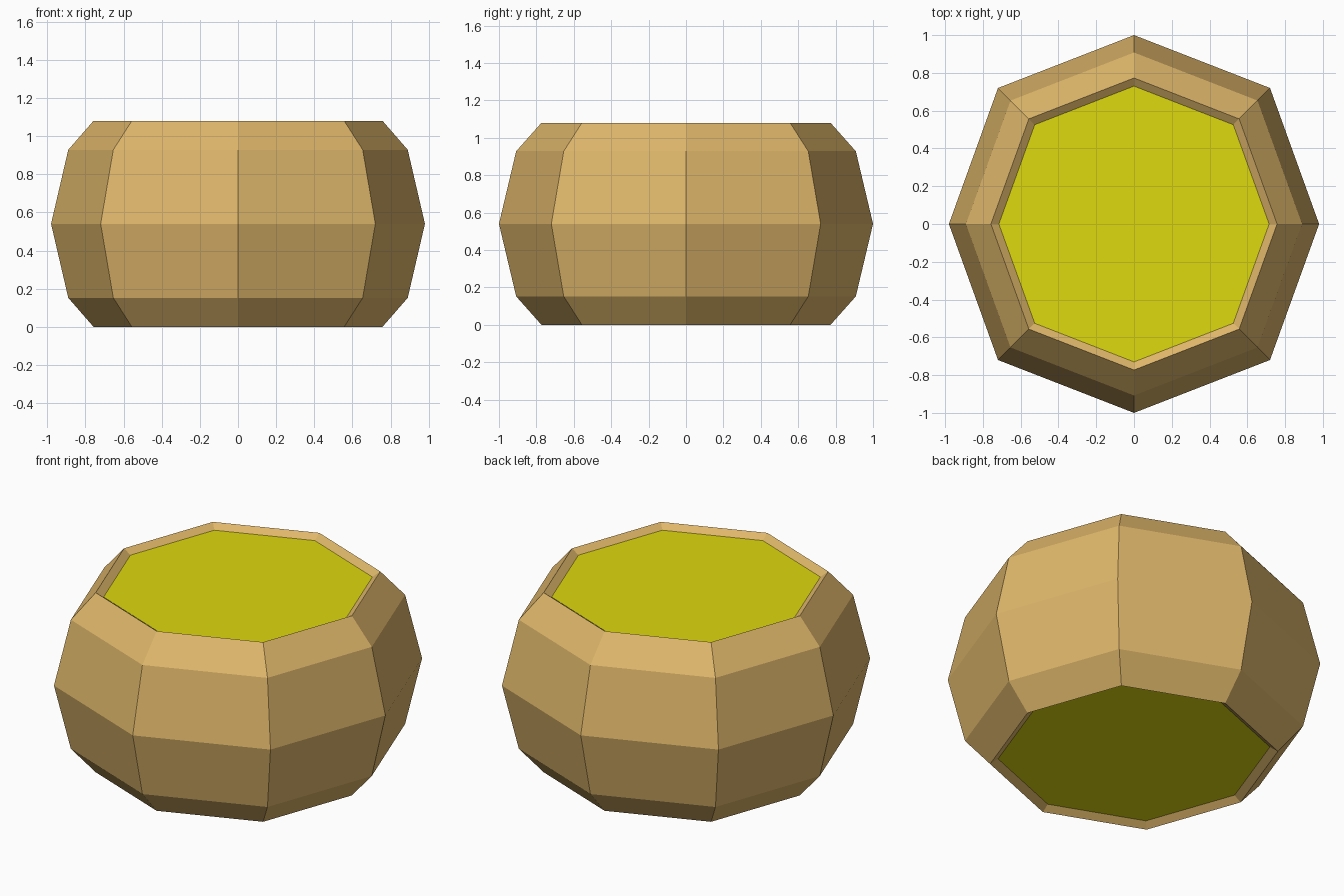
import bpy, bmesh

if "Cube" in bpy.data.objects:
    bpy.data.objects.remove(bpy.data.objects["Cube"])


def material(name, srgb):
    m = bpy.data.materials.new(name)
    lin = [((c / 255 + 0.055) / 1.055) ** 2.4 if c > 10 else c / 255 / 12.92 for c in srgb]
    m.diffuse_color = (*lin, 1.0)
    m.use_nodes = True
    m.node_tree.nodes["Principled BSDF"].inputs["Base Color"].default_value = m.diffuse_color
    return m


wood = material("tan wood", (222, 182, 106))
skin = material("yellow skin", (222, 217, 14))


# Slightly squashed octagon: corners on the axes and on the diagonals
def ring(bm, r, z):
    x, y, d = 0.98 * r, r, 0.72 * r
    pts = [(x, 0), (d, d), (0, y), (-d, d), (-x, 0), (-d, -d), (0, -y), (d, -d)]
    return [bm.verts.new((px, py, z)) for px, py in pts]


def finish(bm, name, mat):
    me = bpy.data.meshes.new(name)
    bm.to_mesh(me)
    bm.free()
    me.materials.append(mat)
    ob = bpy.data.objects.new(name, me)
    bpy.context.collection.objects.link(ob)


H, LIP_R, LIP_D = 1.08, 0.73, 0.03

# Barrel shell with inward sloping lips at both ends
bm = bmesh.new()
profile = [(LIP_R, LIP_D), (0.773, 0), (0.908, 0.152), (1.0, H / 2),
           (0.908, H - 0.152), (0.773, H), (LIP_R, H - LIP_D)]
rings = [ring(bm, r, z) for r, z in profile]
for a, b in zip(rings, rings[1:]):
    for i in range(8):
        j = (i + 1) % 8
        bm.faces.new((a[i], a[j], b[j], b[i]))
finish(bm, "barrel_shell", wood)

# Recessed flat skins, top and bottom
for name, z, flip in (("top_skin", H - LIP_D, False), ("bottom_skin", LIP_D, True)):
    bm = bmesh.new()
    vs = ring(bm, LIP_R, z)
    bm.faces.new(vs[::-1] if flip else vs)
    finish(bm, name, skin)
